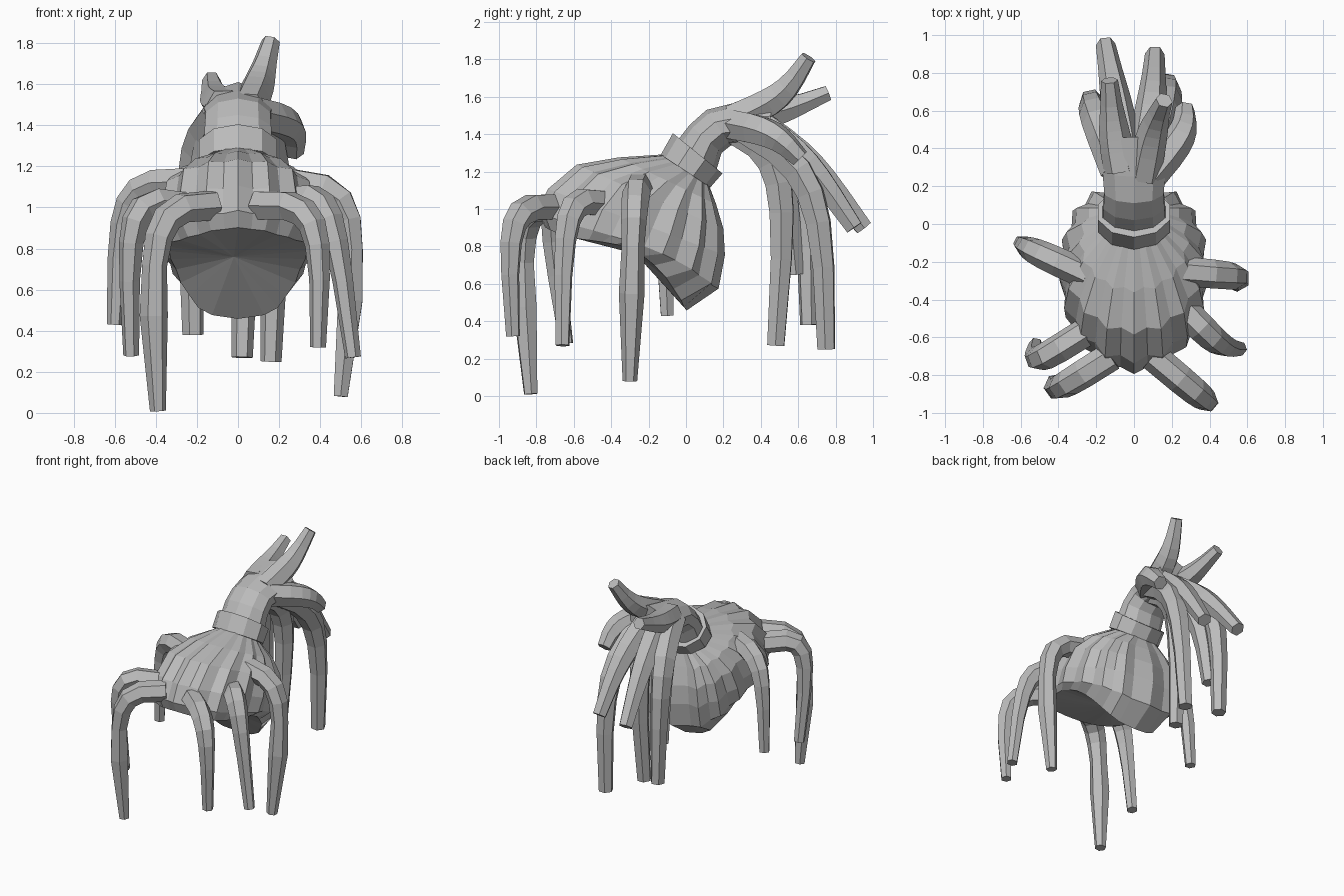
import bpy
import bmesh
from math import sin, cos, tau
from mathutils import Vector

if "Cube" in bpy.data.objects:
    bpy.data.objects.remove(bpy.data.objects["Cube"], do_unlink=True)

shade = (0.5, 0.5, 0.5, 1)
grey = bpy.data.materials.new("plain_grey")
grey.use_nodes = True
grey.diffuse_color = shade
grey.node_tree.nodes["Principled BSDF"].inputs["Base Color"].default_value = shade


def loft(name, rings, end_tip=None):
    """Skin rings of points; the ends close flat, or the last one as a fan to a tip."""
    bm = bmesh.new()
    loops = [[bm.verts.new(point) for point in ring] for ring in rings]
    count = len(loops[0])
    for lower, upper in zip(loops, loops[1:]):
        for i in range(count):
            j = (i + 1) % count
            bm.faces.new((lower[i], lower[j], upper[j], upper[i]))
    bm.faces.new(loops[0])
    last_cap = bm.faces.new(loops[-1])
    if end_tip:
        poked = bmesh.ops.poke(bm, faces=[last_cap])
        poked["verts"][0].co = end_tip
    bmesh.ops.recalc_face_normals(bm, faces=bm.faces)
    mesh = bpy.data.meshes.new(name)
    bm.to_mesh(mesh)
    bm.free()
    mesh.materials.append(grey)
    bpy.context.collection.objects.link(bpy.data.objects.new(name, mesh))


def bend_point(root, bend, tip, t):
    """Point on an arch that hugs its bend."""
    a, b, c = (1 - t) ** 2, 4 * t * (1 - t), t ** 2
    return (a * Vector(root) + b * Vector(bend) + c * Vector(tip)) / (a + b + c)


def limb(name, root, bend, tip, thick, thin, knee=0.0, steps=6, sides=6):
    """Faceted limb that arches from root to tip, tapers late and may swell at a knee."""
    points = [bend_point(root, bend, tip, i / steps) for i in range(steps + 1)]
    across = Vector((1, 0, 0))
    rings = []
    for i, point in enumerate(points):
        along = (points[min(i + 1, steps)] - points[max(i - 1, 0)]).normalized()
        across = (across - along * across.dot(along)).normalized()
        other = along.cross(across)
        radius = thick + (thin - thick) * (i / steps) ** 2
        if i == steps - 1:
            radius += knee
        angles = [tau * k / sides for k in range(sides)]
        rings.append([point + radius * (across * cos(a) + other * sin(a)) for a in angles])
    loft(name, rings)


def oval(front, back, half_width, sides, pleat=0.0, lift=0.0):
    """Tilted oval from a front (y, z) point to a back one, with optional pleats."""
    front, back = Vector((0, *front)), Vector((0, *back))
    middle, arm = (front + back) / 2, (front - back) / 2
    ring = []
    for k in range(sides):
        c, s = cos(tau * k / sides), sin(tau * k / sides)
        # The pleated cloth is fuller at the back
        power = 0.6 if c < 0 and pleat else 1
        x = half_width * abs(s) ** power * (1 if s > 0 else -1)
        swell = 1 + (-pleat if k % 2 else pleat)
        point = middle + swell * (arm * c + Vector((x, 0, 0)))
        point.z += lift * s * s * (1 - c)
        ring.append(point)
    return ring


# Pleated sack, gathered at the collar, with a sunken base raised at the sides
folds = 32
loft("pleated_sack", [
    oval((-.12, 1.29), (.12, 1.13), .15, folds, pleat=.02),
    oval((-.35, 1.27), (.15, 1.03), .28, folds, pleat=.045),
    oval((-.57, 1.23), (.185, .9), .36, folds, pleat=.04),
    oval((-.72, 1.1), (.19, .76), .385, folds, pleat=.04),
    oval((-.78, .98), (.16, .58), .38, folds, pleat=.03, lift=.05),
    oval((-.75, .9), (0, .46), .34, folds, pleat=.01, lift=.13),
], end_tip=(-.02, -.27, .76))

# Collar band
facets = 10
loft("collar_band", [
    oval((-.135, 1.29), (.13, 1.115), .2, facets),
    oval((-.07, 1.405), (.195, 1.19), .2, facets),
])

# Gathered neck that bends back above the collar and widens into the tendrils
loft("neck", [
    oval((-.05, 1.36), (.16, 1.2), .175, facets),
    oval((.02, 1.45), (.19, 1.3), .17, facets),
    oval((.11, 1.53), (.24, 1.34), .165, facets),
    oval((.25, 1.565), (.32, 1.34), .175, facets),
    oval((.46, 1.61), (.44, 1.28), .165, facets),
])


def tendril(name, root, bend, tip, thin=.052):
    limb(name + "_tendril", root, bend, tip, thick=.09, thin=thin)


def leg(name, root, bend, tip, knee=0.0):
    limb(name + "_leg", root, bend, tip, thick=.078, thin=.039, knee=knee)


# Raised and drooping tendrils behind the neck
tendril("raised_left", (.05, .25, 1.48), (.1, .52, 1.59), (.16, .655, 1.81), thin=.045)
tendril("raised_right", (-.07, .28, 1.49), (-.11, .5, 1.51), (-.13, .76, 1.62), thin=.045)
tendril("short_left", (.08, .25, 1.45), (.28, .48, 1.41), (.27, .61, 1.27))
tendril("inner", (.02, .25, 1.43), (.05, .56, 1.28), (.02, .48, .27))
tendril("long_left", (.09, .28, 1.45), (.2, .74, 1.2), (.16, .75, .25))
tendril("long_right", (-.09, .28, 1.46), (-.24, .66, 1.3), (-.22, .66, .38))
tendril("middle_right", (-.06, .28, 1.44), (-.17, .53, 1.25), (-.2, .58, .65))
tendril("back_right", (-.04, .35, 1.48), (-.1, .68, 1.26), (-.15, .95, .9))
tendril("back_left", (.05, .35, 1.48), (.1, .66, 1.26), (.11, .9, .9))

# Six arched legs around the sack
leg("front_left", (.1, -.7, 1.01), (.42, -.97, 1.04), (.39, -.925, .32))
leg("front_right", (-.12, -.7, 1.01), (-.45, -.91, 1.03), (-.39, -.83, .01), knee=.018)
leg("middle_left", (.27, -.46, 1.03), (.46, -.66, 1.09), (.56, -.66, .27))
leg("middle_right", (-.27, -.58, 1), (-.55, -.76, 1.08), (-.52, -.64, .28))
leg("back_left", (.25, -.25, 1.12), (.62, -.28, 1.11), (.5, -.3, .08), knee=.018)
leg("back_right", (-.25, -.27, 1.12), (-.58, -.12, 1.14), (-.6, -.1, .43))
